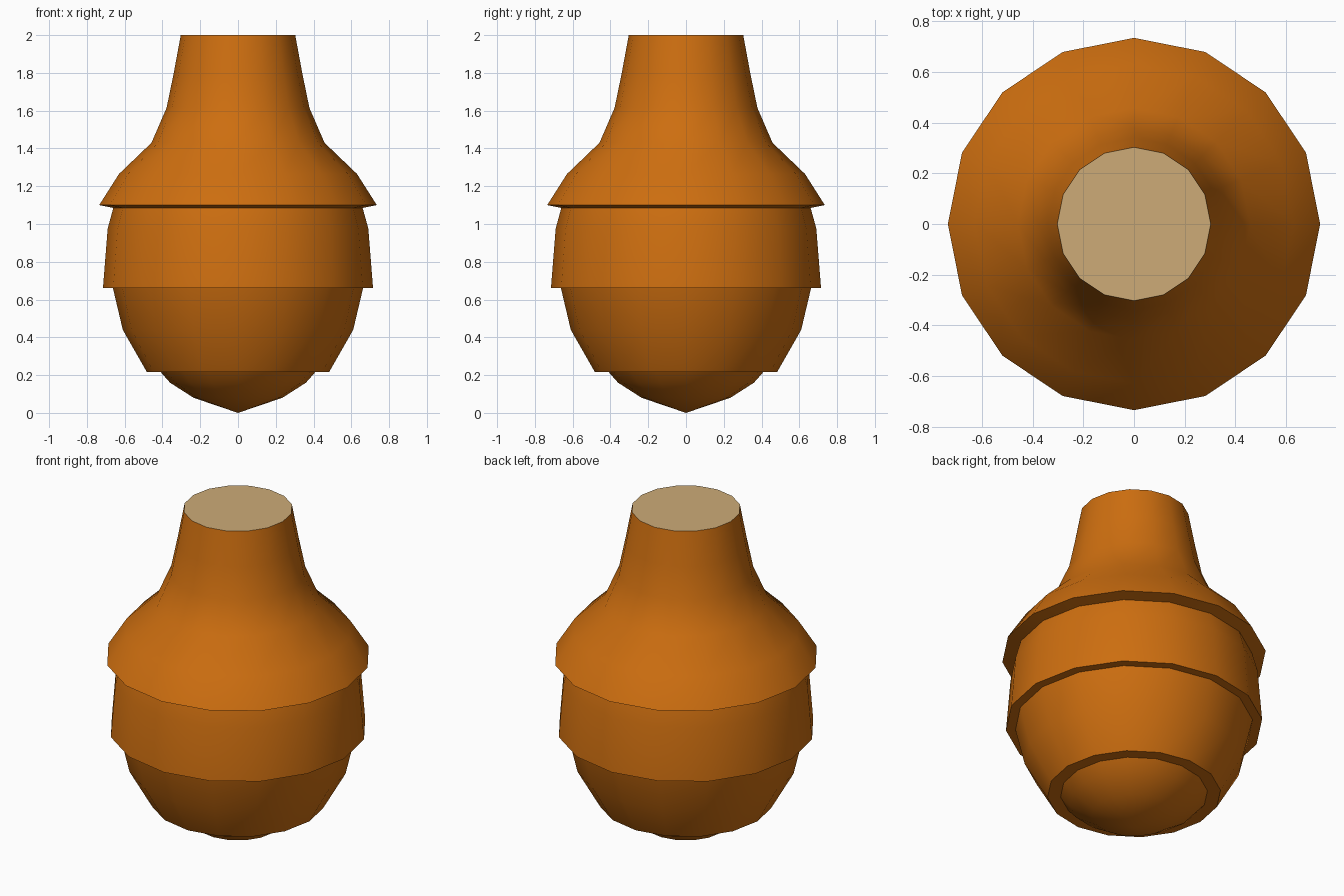
import bpy, bmesh, math

if "Cube" in bpy.data.objects:
    bpy.data.objects.remove(bpy.data.objects["Cube"])

SIDES = 16


def material(name, rgb):
    m = bpy.data.materials.new(name)
    m.diffuse_color = (*rgb, 1)
    m.use_nodes = True
    m.node_tree.nodes["Principled BSDF"].inputs["Base Color"].default_value = m.diffuse_color
    return m


orange = material("orange brown", (0.61, 0.156, 0.005))
tan = material("cut end tan", (0.61, 0.41, 0.185))


def lathe(name, profile, mat, smooth=True):
    """Revolve (radius, z) points, bottom to top, around the z axis."""
    bm = bmesh.new()
    rings = []
    for r, z in profile:
        if r == 0:
            rings.append([bm.verts.new((0, 0, z))] * SIDES)
        else:
            rings.append([bm.verts.new((r * math.cos(a), r * math.sin(a), z))
                          for a in (2 * math.pi * i / SIDES for i in range(SIDES))])
    for low, high in zip(rings, rings[1:]):
        for i in range(SIDES):
            j = (i + 1) % SIDES
            quad = list(dict.fromkeys((low[i], low[j], high[j], high[i])))
            bm.faces.new(quad)
    me = bpy.data.meshes.new(name)
    bm.to_mesh(me)
    bm.free()
    me.materials.append(mat)
    ob = bpy.data.objects.new(name, me)
    bpy.context.collection.objects.link(ob)
    if smooth:
        bpy.ops.object.select_all(action='DESELECT')
        ob.select_set(True)
        bpy.context.view_layer.objects.active = ob
        bpy.ops.object.shade_smooth_by_angle(angle=math.radians(42))
    return ob


# Rounded tip at the bottom
lathe("bottom_tip", [(0, 0), (0.235, 0.08), (0.36, 0.16), (0.41, 0.217)], orange)
# Overlapping layers, each starting with its underside ledge
lathe("lower_layer", [(0.41, 0.217), (0.483, 0.217), (0.61, 0.44), (0.662, 0.66)], orange)
lathe("middle_layer", [(0.662, 0.66), (0.715, 0.66), (0.69, 0.975), (0.66, 1.085)], orange)
lathe("top_layer_and_neck",
      [(0.66, 1.085), (0.735, 1.10), (0.63, 1.265), (0.458, 1.43),
       (0.378, 1.615), (0.34, 1.80), (0.303, 2.0)], orange)
# Flat cut end
lathe("cut_end", [(0.303, 2.0), (0, 2.0)], tan, smooth=False)
